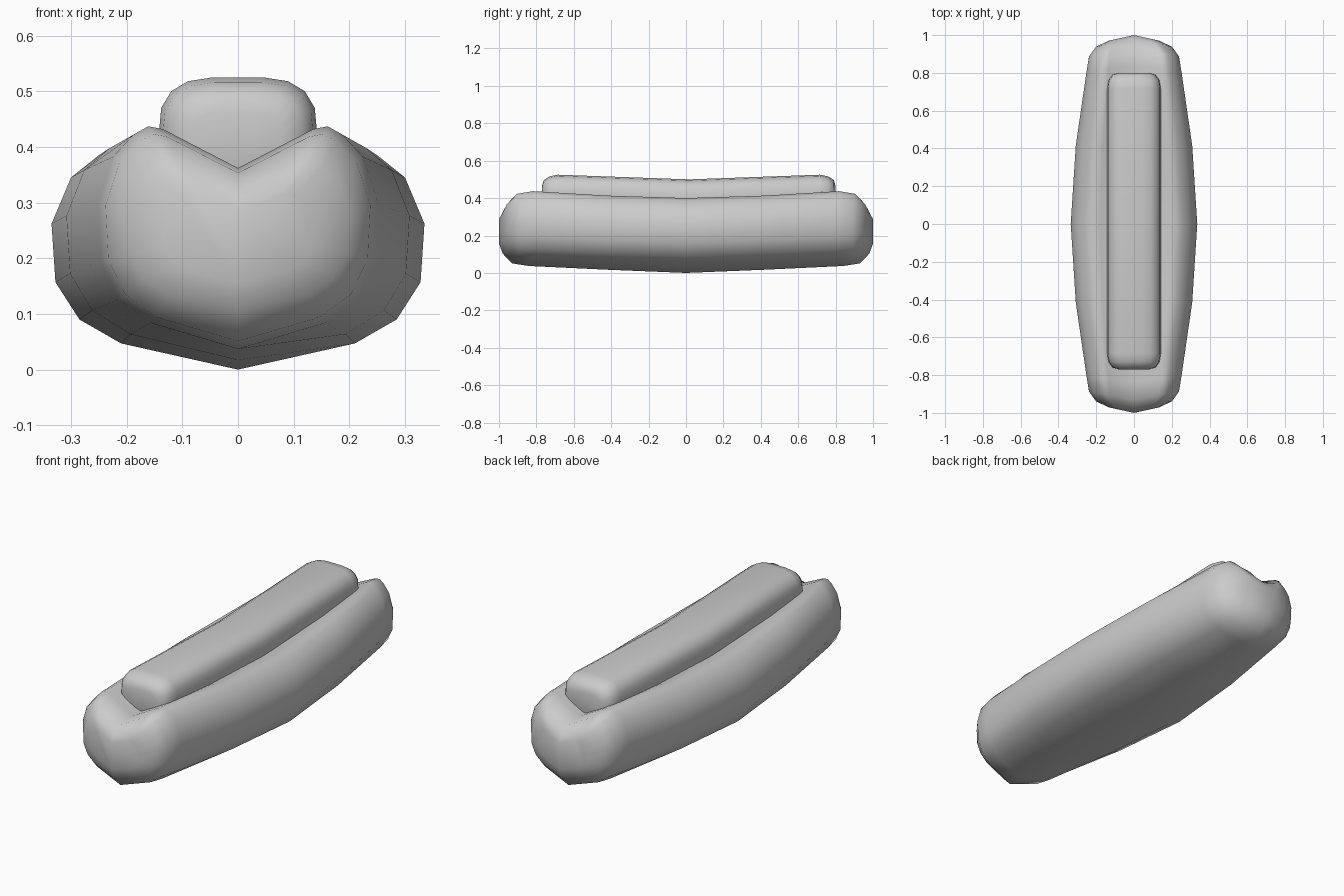
import bpy
import bmesh

cube = bpy.data.objects.get("Cube")
if cube:
    bpy.data.objects.remove(cube, do_unlink=True)

grey = bpy.data.materials.new("plain_grey")
grey.use_nodes = True
grey.diffuse_color = (0.6, 0.6, 0.6, 1)
grey.node_tree.nodes["Principled BSDF"].inputs["Base Color"].default_value = (0.6, 0.6, 0.6, 1)


def loft(name, half, stations, mid_z, point, y_offset=0):
    """Loft a mirrored half section; stations: distance, width scale, height scale, lift."""
    # Closed ring: bottom centre, up the left side, top centre, down the right side
    ring = half + [(-x, z) for x, z in half[-2:0:-1]]
    rows = [(-1, s) for s in stations[:0:-1]] + [(1, s) for s in stations]
    bm = bmesh.new()
    rings = []
    for side, (dist, sx, sz, lift) in rows:
        taper = min(1, dist / stations[-1][0]) ** 3 * point
        rings.append([bm.verts.new((x * sx,
                                    side * (dist - taper * abs(x * sx)) + y_offset,
                                    mid_z + (z - mid_z) * sz + lift))
                      for x, z in ring])
    n = len(ring)
    for a, b in zip(rings, rings[1:]):
        for i in range(n):
            j = (i + 1) % n
            bm.faces.new((a[i], a[j], b[j], b[i]))
    # Each end is capped by two halves meeting on a vertical ridge
    top = len(half) - 1
    for r in (rings[0], rings[-1]):
        bm.faces.new(r[:top + 1])
        bm.faces.new(r[top:] + r[:1])
    bmesh.ops.recalc_face_normals(bm, faces=bm.faces)
    for f in bm.faces:
        f.smooth = True
    mesh = bpy.data.meshes.new(name)
    bm.to_mesh(mesh)
    bm.free()
    mesh.materials.append(grey)
    obj = bpy.data.objects.new(name, mesh)
    bpy.context.collection.objects.link(obj)
    return obj


# Bun: swollen middle, pointed ridge at both ends, V groove on top
bun_half = [(0, 0), (.21, .047), (.285, .09), (.328, .157), (.335, .262),
            (.30, .345), (.25, .385), (.215, .40), (.18, .395), (0, .325)]
loft("bun", bun_half,
     [(0, 1, 1, 0), (.42, .92, .99, .015), (.84, .75, 1, .037), (.93, .71, .93, .037),
      (.98, .6, .67, .037), (1, .4, .4, .037)], .2, .22)

# Sausage: rounded bar resting in the groove
sausage_half = [(0, .28), (.045, .28), (.09, .29), (.12, .31), (.138, .34), (.142, .40),
                (.138, .445), (.12, .475), (.09, .493), (.045, .50), (0, .50)]
loft("sausage", sausage_half,
     [(0, 1, 1, 0), (.70, 1, 1, .025), (.745, .95, .92, .025),
      (.775, .8, .74, .025), (.785, .55, .45, .025)], .39, 0, .015)
